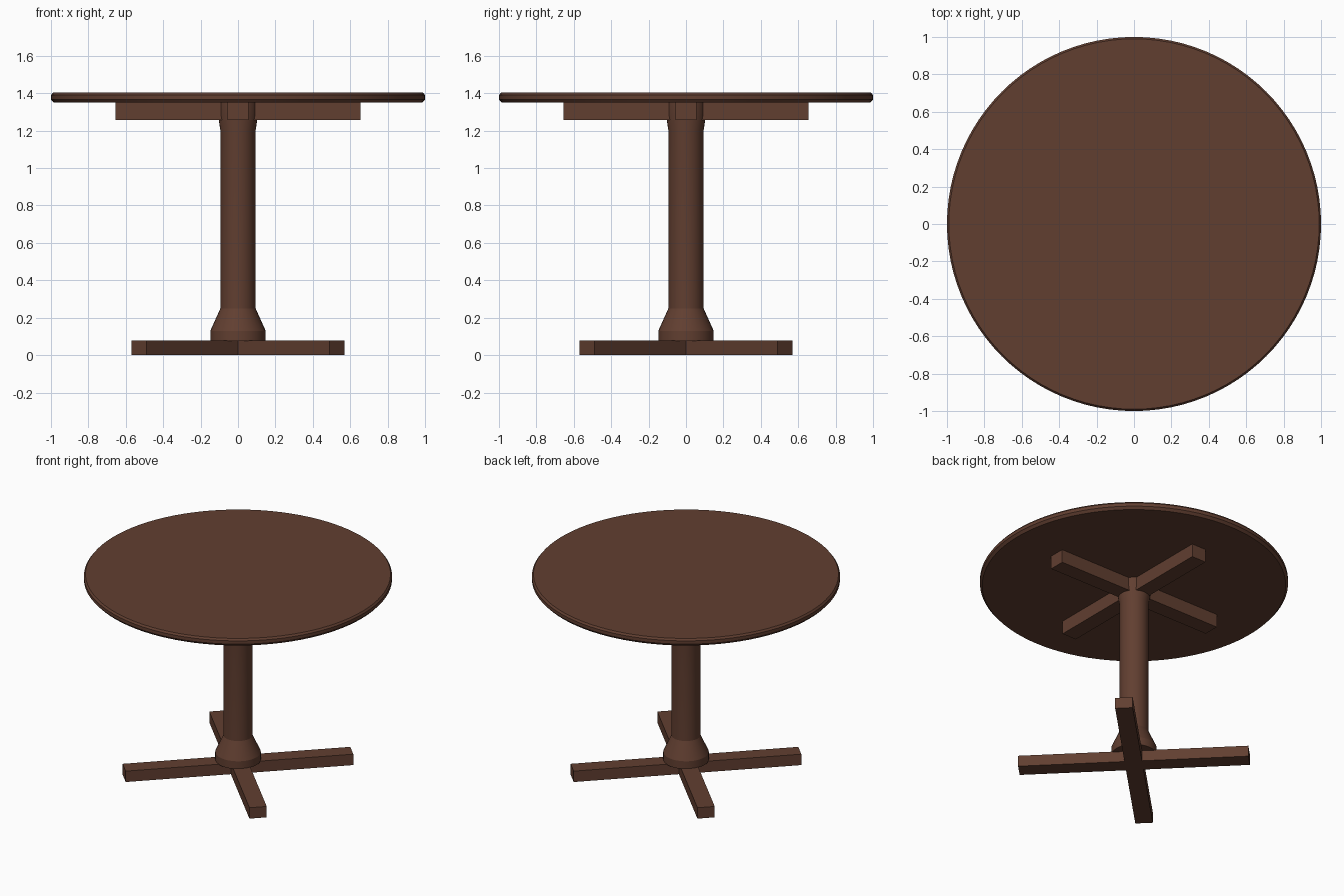
import bpy, bmesh, math
from mathutils import Matrix

cube = bpy.data.objects.get("Cube")
if cube:
    bpy.data.objects.remove(cube, do_unlink=True)

# Dark wood
wood = bpy.data.materials.new("dark_wood")
wood.use_nodes = True
colour = (0.12, 0.049, 0.03, 1)
wood.diffuse_color = colour
bsdf = next(n for n in wood.node_tree.nodes if n.type == "BSDF_PRINCIPLED")
bsdf.inputs["Base Color"].default_value = colour


def finish(name, bm, smooth=False):
    bmesh.ops.recalc_face_normals(bm, faces=bm.faces)
    mesh = bpy.data.meshes.new(name)
    bm.to_mesh(mesh)
    bm.free()
    mesh.materials.append(wood)
    obj = bpy.data.objects.new(name, mesh)
    bpy.context.collection.objects.link(obj)
    if smooth:
        bpy.ops.object.select_all(action="DESELECT")
        obj.select_set(True)
        bpy.context.view_layer.objects.active = obj
        bpy.ops.object.shade_smooth_by_angle(angle=math.radians(20))
    return obj


def turned(name, profile, sides):
    """Closed solid of revolution from (radius, height) pairs."""
    bm = bmesh.new()
    rings = []
    for r, z in profile:
        angles = [math.tau * i / sides for i in range(sides)]
        rings.append([bm.verts.new((r * math.cos(a), r * math.sin(a), z)) for a in angles])
    for low, high in zip(rings, rings[1:]):
        for i in range(sides):
            j = (i + 1) % sides
            bm.faces.new((low[i], low[j], high[j], high[i]))
    bm.faces.new(rings[0])
    bm.faces.new(rings[-1])
    return finish(name, bm, smooth=True)


def cross(name, reach, half_width, bottom, top, angle):
    """Four-armed cross as one extruded outline."""
    bm = bmesh.new()
    arm = [(reach, -half_width), (reach, half_width), (half_width, half_width)]
    verts = []
    for k in range(4):
        turn = Matrix.Rotation(angle + k * math.pi / 2, 3, "Z")
        for x, y in arm:
            v = bm.verts.new((x, y, bottom))
            v.co = turn @ v.co
            verts.append(v)
    face = bm.faces.new(verts)
    out = bmesh.ops.extrude_face_region(bm, geom=[face])
    for v in out["geom"]:
        if isinstance(v, bmesh.types.BMVert):
            v.co.z = top
    return finish(name, bm)


# Round top with chamfered rim
turned("tabletop", [(0.985, 1.35), (1, 1.367), (1, 1.39), (0.99, 1.403)], 96)

# Turned column with a flared foot and collar
turned("column", [(0.148, 0.075), (0.148, 0.13), (0.094, 0.25), (0.094, 1.2),
                  (0.108, 1.29), (0.108, 1.352)], 32)

# Support arms beneath the top, and diagonal feet
cross("top_support", 0.655, 0.056, 1.256, 1.352, 0)
cross("base_feet", 0.75, 0.057, 0, 0.078, math.pi / 4)
